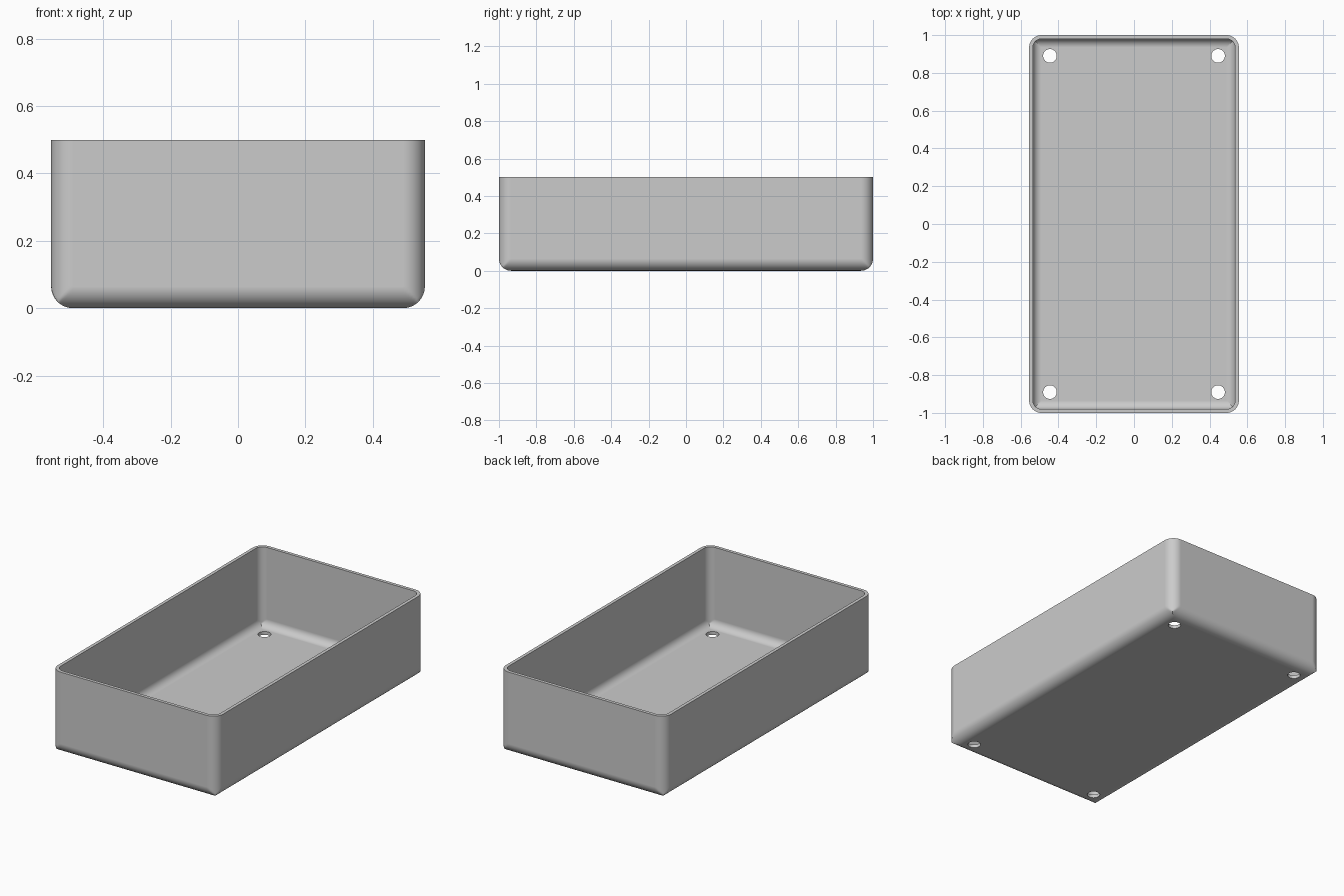
import bpy
import bmesh
from math import sin, cos, pi

HALF_X, HALF_Y, HEIGHT = 0.555, 1.0, 0.5
RADIUS, WALL = 0.065, 0.02
STEPS = 12  # segments per rounded corner (even, so one point sits on the mitre)
HOLE_X, HOLE_Y, HOLE_R = 0.445, 0.89, 0.036

cube = bpy.data.objects.get("Cube")
if cube:
    bpy.data.objects.remove(cube, do_unlink=True)

grey = bpy.data.materials.new("light grey plastic")
grey.use_nodes = True
colour = (0.6, 0.6, 0.6, 1)
grey.diffuse_color = colour
grey.node_tree.nodes["Principled BSDF"].inputs["Base Color"].default_value = colour


def ring(bm, offset, inset, z):
    """Rounded rectangle, with its sides trimmed inward by inset."""
    hx, hy, r = HALF_X - offset, HALF_Y - offset, RADIUS - offset
    verts = []
    for quarter, (sx, sy) in enumerate([(1, 1), (-1, 1), (-1, -1), (1, -1)]):
        for i in range(STEPS + 1):
            a = (quarter + i / STEPS) * pi / 2
            x = min(hx - r + r * abs(cos(a)), hx - inset)
            y = min(hy - r + r * abs(sin(a)), hy - inset)
            verts.append(bm.verts.new((sx * x, sy * y, z)))
    return verts


def shell_rings(bm, offset):
    """Rings from the floor up the rounded bottom edge to the rim."""
    r = RADIUS - offset
    rings = []
    for i in range(STEPS + 1):
        a = i / STEPS * pi / 2
        rings.append(ring(bm, offset, r * (1 - sin(a)), offset + r * (1 - cos(a))))
    rings.append(ring(bm, offset, 0, HEIGHT))
    return rings


# Open tray: outer shell, flat rim and inner shell as one closed solid
bm = bmesh.new()
outer, inner = shell_rings(bm, 0), shell_rings(bm, WALL)
loops = outer + inner[::-1]
for low, high in zip(loops, loops[1:]):
    n = len(low)
    for i in range(n):
        j = (i + 1) % n
        bm.faces.new((low[i], low[j], high[j], high[i]))
bm.faces.new(outer[0][::-1])
bm.faces.new(inner[0])
bmesh.ops.remove_doubles(bm, verts=bm.verts[:], dist=0.00005)
bmesh.ops.dissolve_degenerate(bm, edges=bm.edges[:], dist=0.00005)
bmesh.ops.recalc_face_normals(bm, faces=bm.faces[:])
mesh = bpy.data.meshes.new("tray")
bm.to_mesh(mesh)
bm.free()
mesh.materials.append(grey)
tray = bpy.data.objects.new("tray", mesh)
bpy.context.collection.objects.link(tray)

# Screw holes through the floor near each corner
cutters = bmesh.new()
for sx in (-1, 1):
    for sy in (-1, 1):
        made = bmesh.ops.create_cone(cutters, cap_ends=True, segments=40,
                                     radius1=HOLE_R, radius2=HOLE_R, depth=0.2)
        bmesh.ops.translate(cutters, verts=made["verts"],
                            vec=(sx * HOLE_X, sy * HOLE_Y, 0))
cutter_mesh = bpy.data.meshes.new("hole_cutters")
cutters.to_mesh(cutter_mesh)
cutters.free()
cutter_mesh.materials.append(grey)
hole_cutters = bpy.data.objects.new("hole_cutters", cutter_mesh)
bpy.context.collection.objects.link(hole_cutters)
hole_cutters.hide_render = True

cut = tray.modifiers.new("screw holes", "BOOLEAN")
cut.operation = "DIFFERENCE"
cut.solver = "EXACT"
cut.object = hole_cutters
for obj in bpy.context.selected_objects:
    obj.select_set(False)
tray.select_set(True)
bpy.context.view_layer.objects.active = tray
bpy.ops.object.modifier_apply(modifier=cut.name)
bpy.data.objects.remove(hole_cutters, do_unlink=True)

# Smooth fillets with flat walls
bpy.ops.object.shade_smooth_by_angle(angle=pi / 6)
weighted = tray.modifiers.new("flat walls", "WEIGHTED_NORMAL")
weighted.keep_sharp = True
